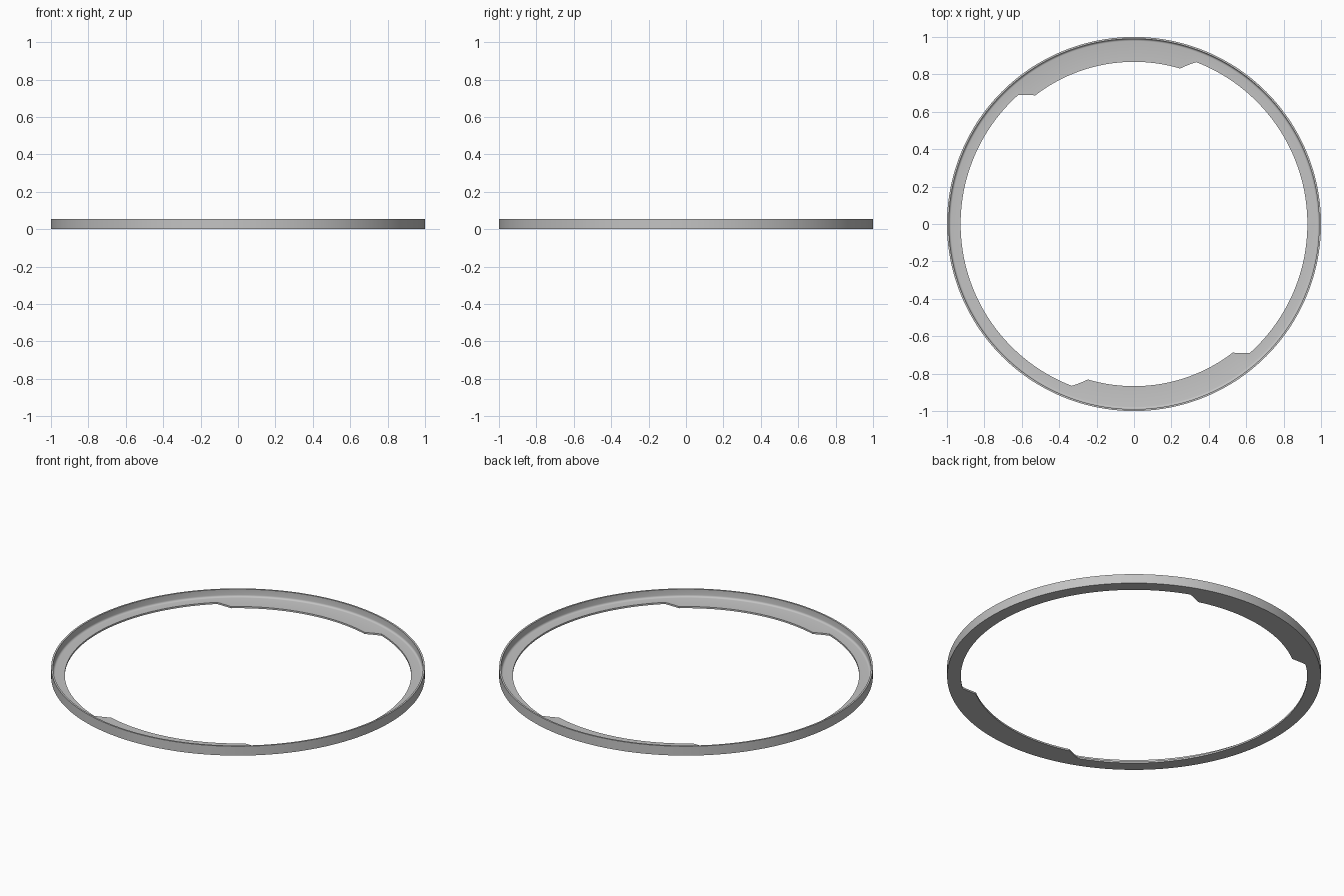
import bpy, bmesh, math

cube = bpy.data.objects.get("Cube")
if cube:
    bpy.data.objects.remove(cube, do_unlink=True)

SEGMENTS = 240
HEIGHT, FLOOR = 0.055, 0.01      # rim height, flange thickness
OUTER, WALL = 1.0, 0.99          # rim outer and inner radius
INNER, TAB = 0.927, 0.867        # flange and tab inner radius
FILLET = 0.012

# Grey material
grey = bpy.data.materials.new("grey")
grey.use_nodes = True
colour = (0.55, 0.55, 0.55, 1)
grey.diffuse_color = colour
grey.node_tree.nodes["Principled BSDF"].inputs["Base Color"].default_value = colour


def inner_radius(deg):
    """Flange edge, with two opposite tabs that have slanted ends."""
    a = deg % 180
    t = min((a - 69) / 4.5, (132 - a) / 4.5)
    return INNER + (TAB - INNER) * max(0, min(1, t))


def section(deg):
    """L-shaped cross-section with a filleted inner corner."""
    ri = inner_radius(deg)
    pts = [(ri, 0), (OUTER, 0), (OUTER, HEIGHT), (WALL, HEIGHT)]
    for i in range(5):
        a = math.radians(90 * i / 4)
        pts.append((WALL - FILLET + FILLET * math.cos(a),
                    FLOOR + FILLET - FILLET * math.sin(a)))
    return pts + [(ri, FLOOR)]


# Ring lofted around the z axis
bm = bmesh.new()
rings = []
for s in range(SEGMENTS):
    deg = 360 * s / SEGMENTS
    c, n = math.cos(math.radians(deg)), math.sin(math.radians(deg))
    rings.append([bm.verts.new((r * c, r * n, z)) for r, z in section(deg)])
for s, ring in enumerate(rings):
    after = rings[(s + 1) % SEGMENTS]
    for i in range(len(ring)):
        j = (i + 1) % len(ring)
        bm.faces.new((ring[i], after[i], after[j], ring[j]))
bmesh.ops.recalc_face_normals(bm, faces=bm.faces)
mesh = bpy.data.meshes.new("flanged_ring")
bm.to_mesh(mesh)
bm.free()
mesh.materials.append(grey)
ring_object = bpy.data.objects.new("flanged_ring", mesh)
bpy.context.collection.objects.link(ring_object)

# Smooth shading with sharp rim edges
bpy.ops.object.select_all(action='DESELECT')
ring_object.select_set(True)
bpy.context.view_layer.objects.active = ring_object
bpy.ops.object.shade_smooth_by_angle(angle=math.radians(30))
